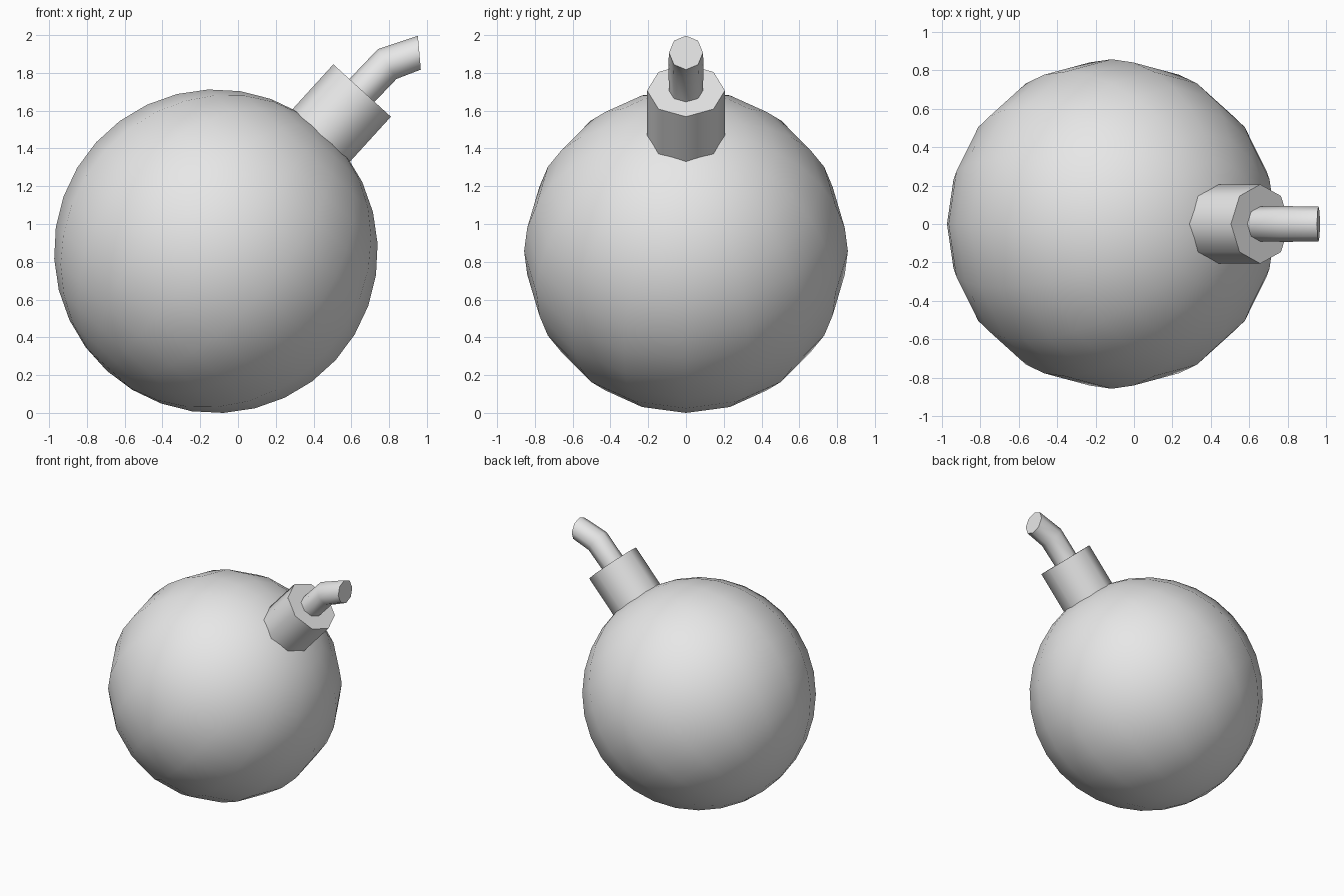
import bpy, bmesh
from math import radians, sin, cos, pi
from mathutils import Vector, Matrix

cube = bpy.data.objects.get("Cube")
if cube:
    bpy.data.objects.remove(cube)

grey = bpy.data.materials.new("plain grey")
grey.use_nodes = True
colour = (0.8, 0.8, 0.8, 1)
grey.diffuse_color = colour
grey.node_tree.nodes["Principled BSDF"].inputs["Base Color"].default_value = colour

CENTRE = Vector((-0.117, 0, 0.856))
TILT = radians(47.7)          # neck axis, measured up from +x
AXIS = Vector((cos(TILT), 0, sin(TILT)))


def finish(name, bm):
    """Turn a bmesh into a smooth-shaded object with sharp rims."""
    bmesh.ops.recalc_face_normals(bm, faces=bm.faces)
    mesh = bpy.data.meshes.new(name)
    bm.to_mesh(mesh)
    bm.free()
    mesh.materials.append(grey)
    obj = bpy.data.objects.new(name, mesh)
    bpy.context.collection.objects.link(obj)
    bpy.ops.object.select_all(action='DESELECT')
    obj.select_set(True)
    bpy.context.view_layer.objects.active = obj
    bpy.ops.object.shade_smooth_by_angle(angle=radians(60))
    return obj


def tube(name, stations, sides=8):
    """Loft capped rings; each station is (centre, facing angle, radius)."""
    bm = bmesh.new()
    rings = []
    for centre, angle, radius in stations:
        up = Vector((-sin(angle), 0, cos(angle)))
        side = Vector((0, 1, 0))
        turns = [2 * pi * i / sides for i in range(sides)]
        rings.append([bm.verts.new(centre + radius * (cos(t) * up + sin(t) * side))
                      for t in turns])
    for a, b in zip(rings, rings[1:]):
        for i in range(sides):
            j = (i + 1) % sides
            bm.faces.new((a[i], a[j], b[j], b[i]))
    bm.faces.new(rings[0])
    bm.faces.new(rings[-1])
    return finish(name, bm)


# Round body, its pole pointing along the neck
bm = bmesh.new()
bmesh.ops.create_uvsphere(
    bm, u_segments=16, v_segments=16, radius=0.857,
    matrix=Matrix.Translation(CENTRE) @ Matrix.Rotation(pi / 2 - TILT, 4, 'Y'))
finish("round_body", bm)

# Neck, sunk into the body
tube("neck", [(CENTRE + AXIS * d, TILT, 0.206) for d in (0.76, 1.15)])

# Bent fuse, sunk slightly into the neck
tube("fuse", [
    (Vector((0.64, 0, 1.69)), TILT, 0.09),
    (Vector((0.79, 0, 1.847)), radians(32), 0.093),
    (Vector((0.96, 0, 1.907)), radians(5), 0.09),
])
